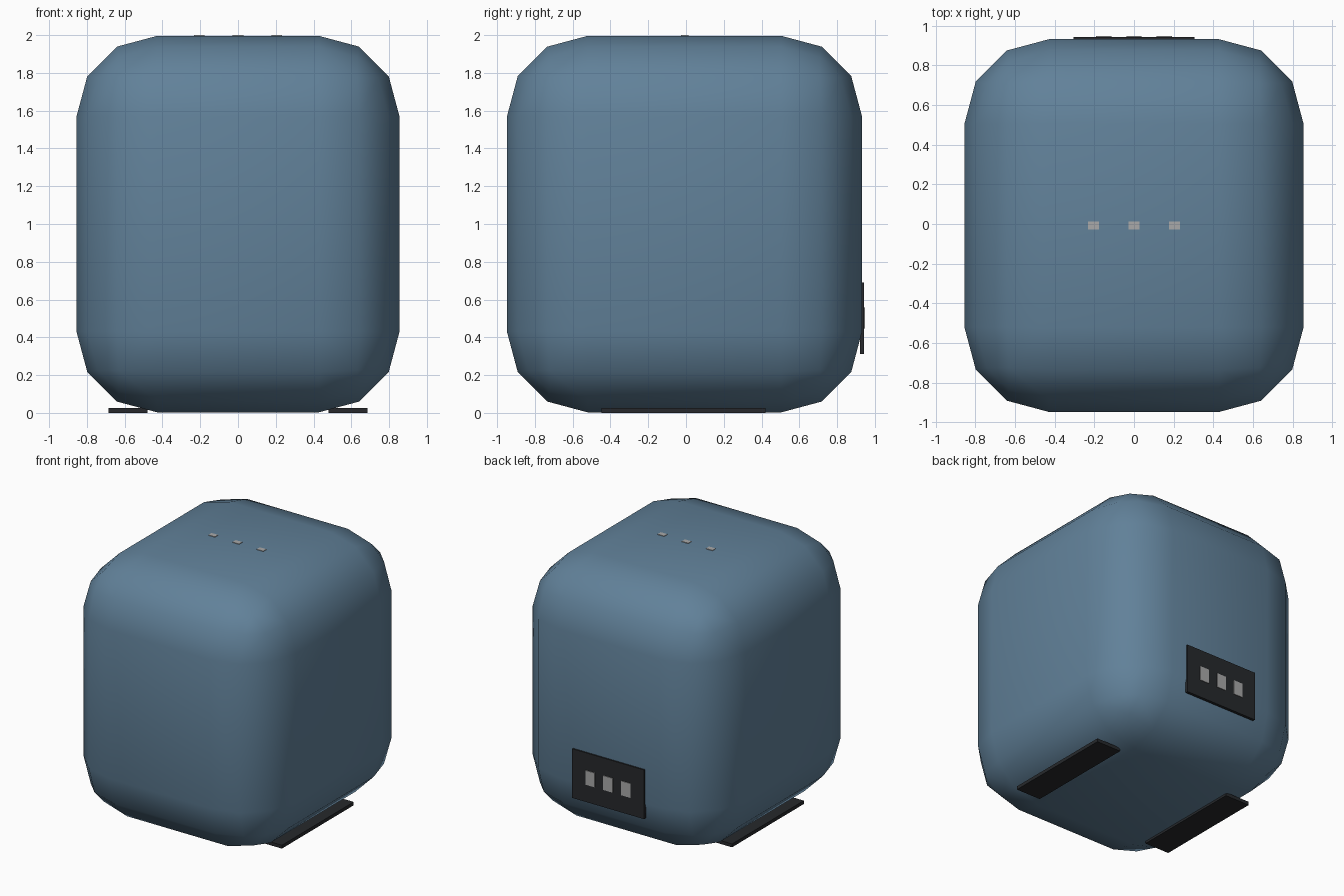
import bpy

if "Cube" in bpy.data.objects:
    bpy.data.objects.remove(bpy.data.objects["Cube"])


def material(name, rgb):
    m = bpy.data.materials.new(name)
    m.diffuse_color = (*rgb, 1)
    m.use_nodes = True
    m.node_tree.nodes["Principled BSDF"].inputs["Base Color"].default_value = m.diffuse_color
    return m


BLUE = material("blue_shell", (0.12, 0.22, 0.32))
DARK = material("dark_plastic", (0.02, 0.022, 0.025))
LIGHT = material("light_grey", (0.4, 0.4, 0.4))


def box(name, lo, hi, mat):
    """Box between two opposite corners."""
    bpy.ops.mesh.primitive_cube_add(
        size=1, location=[(a + b) / 2 for a, b in zip(lo, hi)])
    ob = bpy.context.object
    ob.name = name
    ob.scale = [b - a for a, b in zip(lo, hi)]
    bpy.ops.object.transform_apply(location=False, rotation=False, scale=True)
    ob.data.materials.append(mat)
    return ob


# Rounded housing
body = box("body", (-0.855, -0.948, 0.003), (0.855, 0.932, 1.996), BLUE)
bevel = body.modifiers.new("rounding", 'BEVEL')
bevel.width = 0.427
bevel.segments = 3
bevel.limit_method = 'NONE'
bpy.ops.object.shade_smooth()

# Foot strips
for side, x in (("left", -0.583), ("right", 0.583)):
    box(side + "_foot", (x - 0.103, -0.448, 0.0), (x + 0.103, 0.422, 0.026), DARK)

# Rear connector plate and its ports
box("rear_plate", (-0.305, 0.922, 0.313), (0.305, 0.943, 0.69), DARK)
for i in (-1, 0, 1):
    x = 0.152 * i
    box(f"port_{i + 2}", (x - 0.039, 0.93, 0.447), (x + 0.039, 0.948, 0.557), LIGHT)

# Indicator lights on the top
for i in (-1, 0, 1):
    x = 0.205 * i
    box(f"indicator_{i + 2}", (x - 0.028, -0.027, 1.98), (x + 0.028, 0.012, 2.0), LIGHT)
